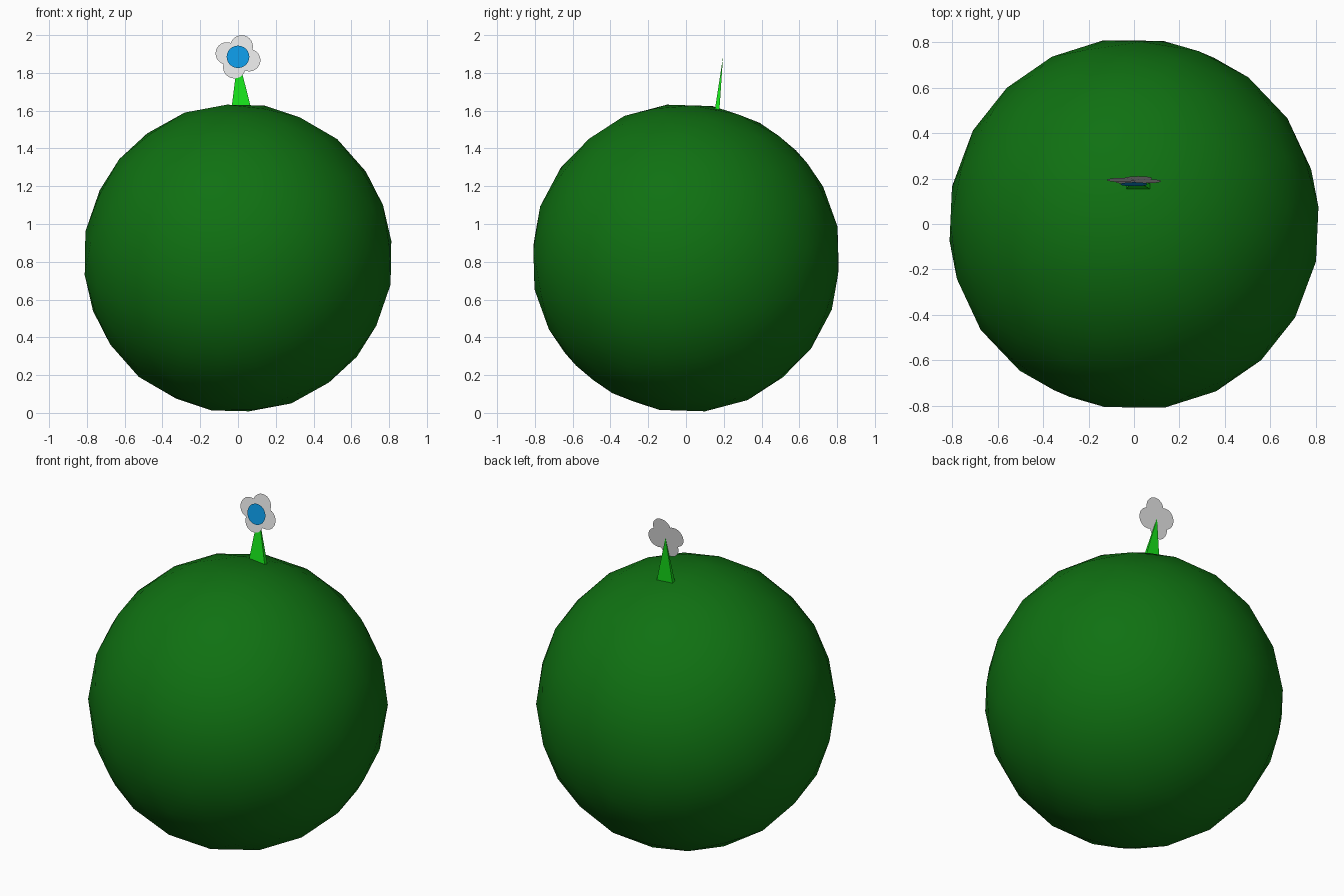
import bpy, math
from mathutils import Vector

cube = bpy.data.objects.get("Cube")
if cube:
    bpy.data.objects.remove(cube)


def material(name, rgb):
    mat = bpy.data.materials.new(name)
    mat.use_nodes = True
    mat.diffuse_color = (*rgb, 1)
    mat.node_tree.nodes["Principled BSDF"].inputs["Base Color"].default_value = (*rgb, 1)
    return mat


dark_green = material("dark green", (0.005, 0.165, 0.006))
bright_green = material("bright green", (0.008, 0.75, 0.01))
pale_grey = material("pale grey", (0.8, 0.8, 0.8))
blue = material("blue", (0.004, 0.32, 0.78))


def finish(name, mat):
    obj = bpy.context.object
    obj.name = name
    obj.data.materials.append(mat)
    return obj


# Round body
R = 0.82
bpy.ops.mesh.primitive_ico_sphere_add(subdivisions=3, radius=R, location=(0, 0, R),
                                      rotation=(0.25, 0.1, 0.3))
finish("body", dark_green)
bpy.ops.object.shade_smooth()

# Flower head lies in a plane that leans back slightly
HEAD_Z = 1.885
SLOPE = 0.15


def disc(name, x, z, y, radius, mat):
    bpy.ops.mesh.primitive_circle_add(
        vertices=24, radius=radius, fill_type='NGON',
        location=(x, y + SLOPE * (z - HEAD_Z), z),
        rotation=(math.pi / 2 - math.atan(SLOPE), 0, 0))
    return finish(name, mat)


# Four petals around the centre, slightly staggered in depth
for i, side in enumerate(("right", "top", "left", "bottom")):
    a = math.radians(-18 + 90 * i)
    disc(side + "_petal", 0.062 * math.cos(a), HEAD_Z + 0.058 * math.sin(a),
         0.191 + 0.002 * (i % 2), 0.06, pale_grey)

# Flower centre in front of the petals
disc("flower_centre", 0, HEAD_Z, 0.175, 0.06, blue)

# Flat tapered stem rooted in the body
base = Vector((0.021, 0.16, 1.56))
tip = Vector((0, 0.196, HEAD_Z))
corners = [base + Vector((0.062 * sx, 0.014 * sy, 0))
           for sx, sy in ((-1, -1), (1, -1), (1, 1), (-1, 1))]
mesh = bpy.data.meshes.new("stem")
sides = [(i, (i + 1) % 4, 4) for i in range(4)]
mesh.from_pydata(corners + [tip], [], sides + [(3, 2, 1, 0)])
mesh.materials.append(bright_green)
stem = bpy.data.objects.new("stem", mesh)
bpy.context.collection.objects.link(stem)
